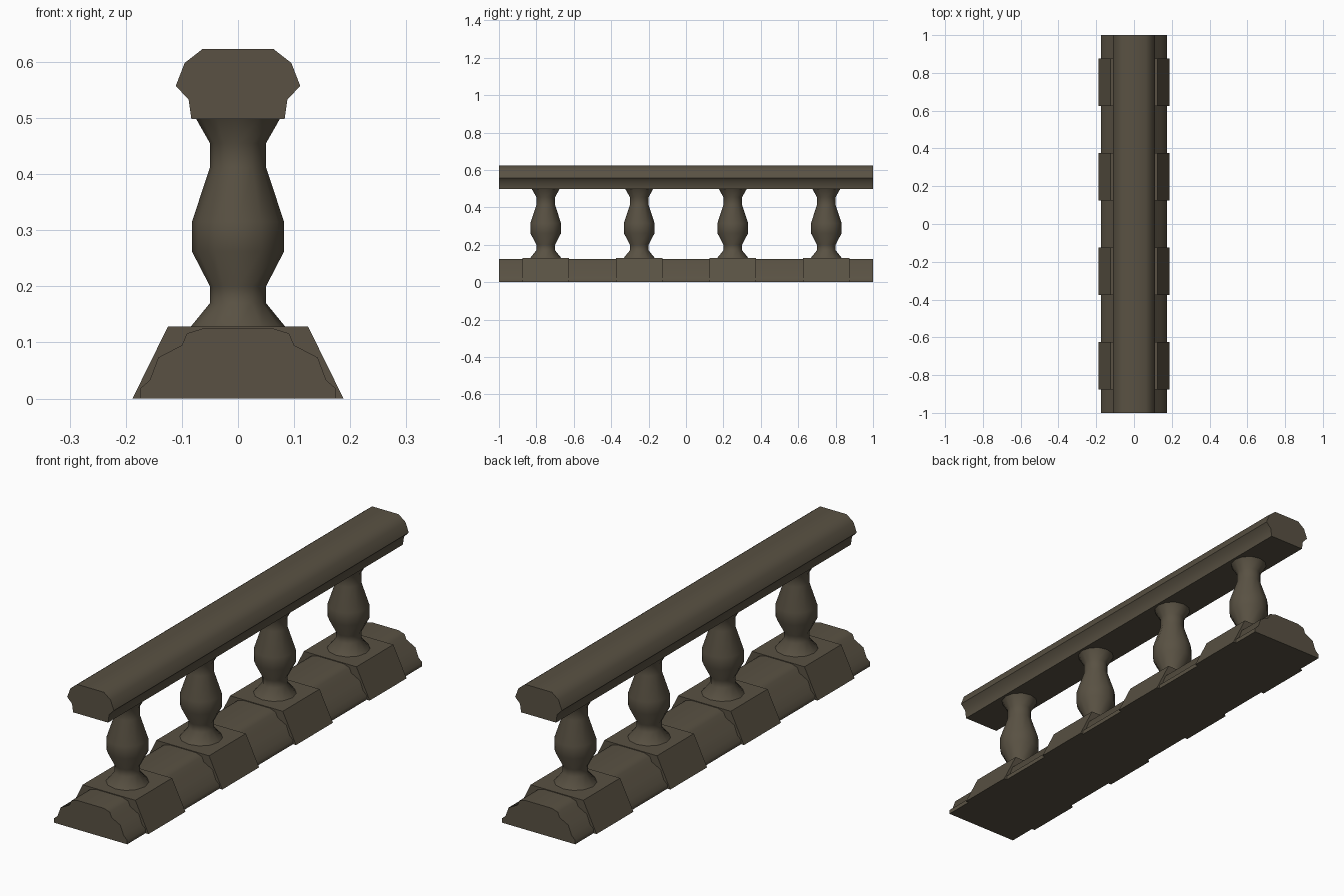
import bpy, bmesh, math

if "Cube" in bpy.data.objects:
    bpy.data.objects.remove(bpy.data.objects["Cube"])

stone = bpy.data.materials.new("dark brown stone")
stone.diffuse_color = (0.10, 0.083, 0.056, 1)
stone.use_nodes = True
stone.node_tree.nodes["Principled BSDF"].inputs["Base Color"].default_value = stone.diffuse_color


def finish(bm, name, angle):
    bmesh.ops.recalc_face_normals(bm, faces=bm.faces)
    mesh = bpy.data.meshes.new(name)
    bm.to_mesh(mesh)
    bm.free()
    mesh.materials.append(stone)
    obj = bpy.data.objects.new(name, mesh)
    bpy.context.collection.objects.link(obj)
    bpy.ops.object.select_all(action='DESELECT')
    obj.select_set(True)
    bpy.context.view_layer.objects.active = obj
    bpy.ops.object.shade_smooth_by_angle(angle=math.radians(angle))
    return obj


def extrude_profile(name, half, y0, y1, angle=50):
    """Mirror a right-hand (x, z) profile and extrude it along y."""
    outline = half + [(-x, z) for x, z in reversed(half)]
    bm = bmesh.new()
    face = bm.faces.new([bm.verts.new((x, y0, z)) for x, z in outline])
    ext = bmesh.ops.extrude_face_region(bm, geom=[face])
    verts = [g for g in ext["geom"] if isinstance(g, bmesh.types.BMVert)]
    bmesh.ops.translate(bm, verts=verts, vec=(0, y1 - y0, 0))
    return finish(bm, name, angle)


def lathe(name, profile, y, sides=12):
    """Revolve an (r, z) profile around a vertical axis at y."""
    bm = bmesh.new()
    rings = []
    for r, z in profile:
        rings.append([bm.verts.new((r * math.cos(2 * math.pi * i / sides),
                                    y + r * math.sin(2 * math.pi * i / sides), z))
                      for i in range(sides)])
    for a, b in zip(rings, rings[1:]):
        for i in range(sides):
            j = (i + 1) % sides
            bm.faces.new((a[i], a[j], b[j], b[i]))
    bm.faces.new(rings[0])
    bm.faces.new(rings[-1])
    return finish(bm, name, 60)


# Moulded handrail and base running the full length
extrude_profile("handrail", [(0.083, 0.498), (0.088, 0.533), (0.111, 0.557),
                             (0.095, 0.598), (0.063, 0.623)], -1, 1)
extrude_profile("base_moulding", [(0.174, 0), (0.174, 0.018), (0.157, 0.033),
                                  (0.142, 0.073), (0.100, 0.095), (0.091, 0.116),
                                  (0.062, 0.125)], -1, 1)

# Four plinth blocks, each carrying a turned baluster
baluster = [(0.085, 0.127), (0.05, 0.17), (0.05, 0.2), (0.082, 0.262), (0.082, 0.315),
            (0.05, 0.412), (0.05, 0.455), (0.075, 0.499)]
for n in range(4):
    y = -0.75 + 0.5 * n
    extrude_profile(f"plinth_{n + 1}", [(0.188, 0), (0.125, 0.128)], y - 0.125, y + 0.125, 30)
    lathe(f"baluster_{n + 1}", baluster, y)
